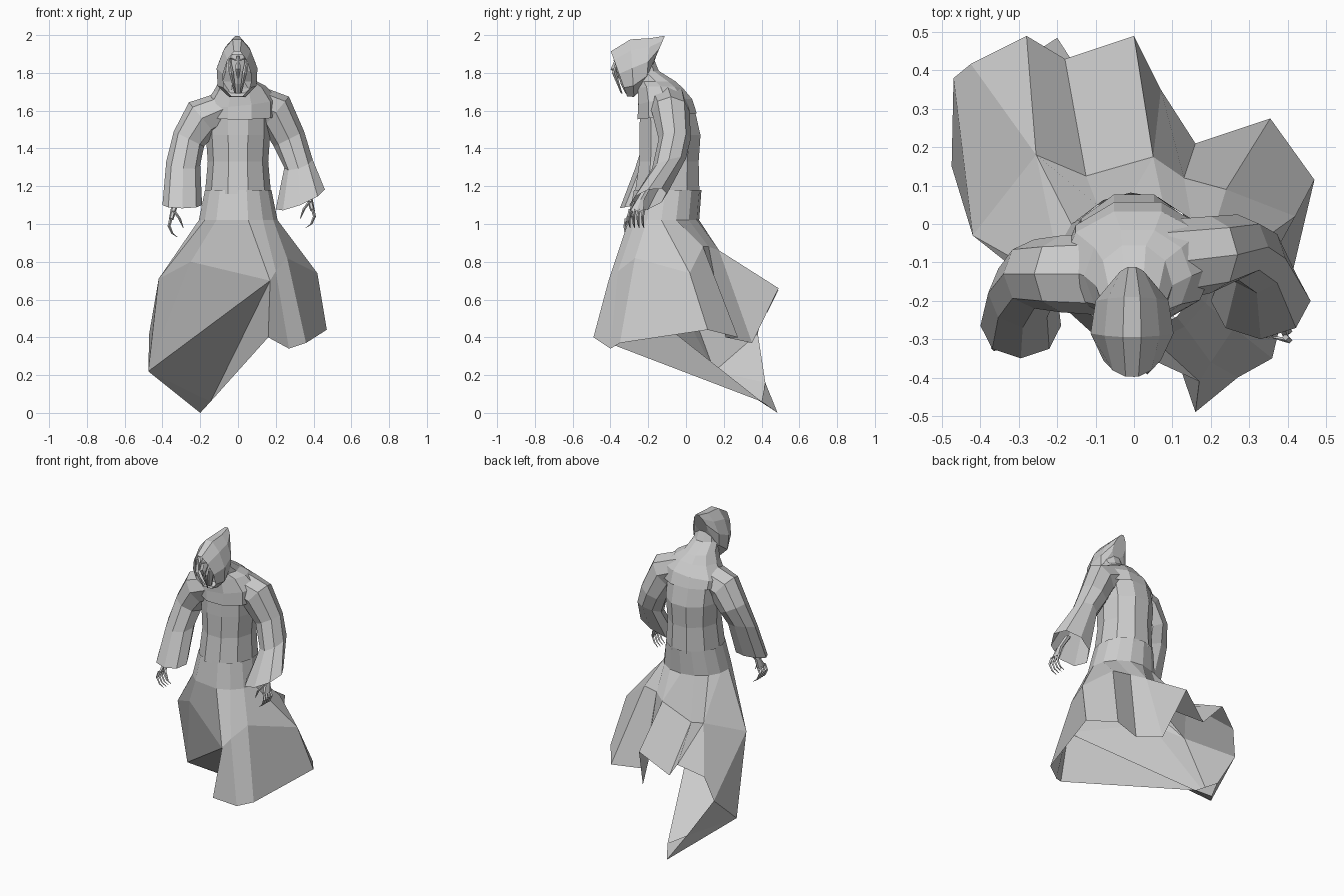
import bpy
import bmesh
from math import cos, sin, radians, pi
from mathutils import Vector

if "Cube" in bpy.data.objects:
    bpy.data.objects.remove(bpy.data.objects["Cube"], do_unlink=True)

cloth = bpy.data.materials.new("pale_grey")
cloth.use_nodes = True
grey = (.6, .6, .6, 1)
cloth.diffuse_color = grey
cloth.node_tree.nodes["Principled BSDF"].inputs["Base Color"].default_value = grey


class Part:
    """A mesh under construction; equal points share one vertex."""

    def __init__(self, name):
        self.name = name
        self.mesh = bmesh.new()
        self.found = {}

    def vert(self, point):
        key = tuple(round(value, 4) for value in point)
        if key not in self.found:
            self.found[key] = self.mesh.verts.new(key)
        return self.found[key]

    def face(self, *points):
        corners = list(dict.fromkeys(self.vert(point) for point in points))
        if len(corners) > 2 and not self.mesh.faces.get(corners):
            self.mesh.faces.new(corners)

    def loft(self, rings, cap_start=False, cap_end=False):
        for lower, upper in zip(rings, rings[1:]):
            count = len(lower)
            for i in range(count):
                j = (i + 1) % count
                self.face(lower[i], lower[j], upper[j], upper[i])
        if cap_start:
            self.face(*rings[0])
        if cap_end:
            self.face(*rings[-1])

    def finish(self):
        bmesh.ops.recalc_face_normals(self.mesh, faces=self.mesh.faces)
        data = bpy.data.meshes.new(self.name)
        self.mesh.to_mesh(data)
        self.mesh.free()
        data.materials.append(cloth)
        obj = bpy.data.objects.new(self.name, data)
        bpy.context.collection.objects.link(obj)
        return obj


def ring(center, across, along, sides, pinch=0):
    """Ellipse spanned by two half-axis vectors, narrowed towards the second one by pinch."""
    center, across, along = Vector(center), Vector(across), Vector(along)
    points = []
    for i in range(sides):
        angle = 2 * pi * i / sides
        points.append(center + across * cos(angle) * (1 - pinch * sin(angle)) + along * sin(angle))
    return points


def flat_ring(x, y, z, width, depth, slope_x=0, slope_y=0, sides=8):
    """Ring around an upright limb, optionally tilted."""
    return ring((x, y, z), (width, 0, width * slope_x), (0, depth, depth * slope_y), sides)


def spike(part, points, radii):
    """Thin tapering limb with four sides."""
    rings = [flat_ring(*point, radius, radius, sides=4) for point, radius in zip(points, radii)]
    part.loft(rings, True, True)


# Torso from waist to chest
torso = Part("robe_torso")
torso.loft([
    flat_ring(0, center, height, width, depth, sides=10)
    for center, height, width, depth in [
        (-.1, 1.16, .175, .18),
        (-.09, 1.33, .16, .165),
        (-.085, 1.47, .17, .17),
        (-.1, 1.62, .17, .15),
    ]
])
torso.finish()

# Draped shoulders closing up to the neck
shoulders = Part("shoulder_drape")
shoulders.loft([
    flat_ring(x, center, height, width, depth, tilt, lean, sides=10)
    for x, center, height, width, depth, tilt, lean in [
        (.01, -.1, 1.57, .2, .165, 0, .1),
        (.01, -.11, 1.64, .2, .15, .1, .1),
        (.01, -.135, 1.715, .14, .125, .1, 0),
        (0, -.16, 1.755, .1, .11, 0, 0),
        (0, -.215, 1.81, .08, .075, 0, 0),
        (0, -.225, 1.87, .07, .06, 0, 0),
    ]
], cap_end=True)
shoulders.finish()

# Windblown skirt: columns run from waist to knee to hem, starting at the front slit
skirt = Part("robe_skirt")
slit_knee, slit_hem = (.17, -.41, .7), (.16, -.49, .4)
back_fold, right_fold = (.05, .175, .86), (-.255, .18, .8)
right_knee, right_hem = (-.42, -.03, .71), (-.475, .15, .22)
trail_top = (-.47, .38, .42)
columns = [
    (slit_knee, slit_hem),
    ((.2, -.36, .75), (.27, -.4, .34)),
    ((.26, -.27, .82), (.36, -.35, .37)),
    ((.42, .02, .74), (.47, .115, .44)),
    ((.24, .09, .88), (.355, .275, .4)),
    ((.13, .12, .88), (.16, .21, .4)),
    (back_fold, (.07, .35, .37)),
    (back_fold, (0, .49, .66)),
    ((-.125, .125, .75), (-.18, .43, .53)),
    (right_fold, (-.28, .49, .65)),
    (right_fold, (-.425, .417, .58)),
    (right_knee, trail_top),
    (right_knee, right_hem),
    ((-.25, -.15, .8), right_hem),
]


def skirt_column(index):
    angle = radians(index * 24 - 75)
    waist = (.177 * cos(angle), -.1 + .182 * sin(angle), 1.18)
    hip = (.21 * cos(angle), -.12 + .19 * sin(angle), 1.02)
    return (waist, hip) + columns[index]


cloth_lines = [skirt_column(index) for index in range(len(columns))]
for one, two in zip(cloth_lines, cloth_lines[1:]):
    for k in range(len(one) - 1):
        skirt.face(one[k], two[k], two[k + 1], one[k + 1])

# Front panel sweeping across to the trailing side
first, last = cloth_lines[0], cloth_lines[-1]
skirt.face(last[0], first[0], first[1], last[1])
skirt.face(last[1], first[1], slit_knee, last[2])
skirt.face(last[2], slit_knee, right_hem)

# Trailing tail and the fold that joins it to the slit
tail_tip, tail_inner, tail_rim = (-.2, .485, 0), (-.145, .4, .06), (-.3, .42, .16)
skirt.face(slit_knee, slit_hem, tail_inner)
skirt.face(slit_knee, tail_inner, right_hem)
skirt.face(right_hem, tail_inner, tail_tip)
skirt.face(right_hem, tail_tip, tail_rim)
skirt.face(right_hem, tail_rim, trail_top)
skirt.face(tail_tip, tail_inner, tail_rim)
skirt.finish()

# Wide sleeves, the right one hanging further forward
sleeves = {
    "left_sleeve": [
        (.06, -.1, 1.65, .04, .11, 2.2, 0),
        (.2, -.08, 1.59, .07, .1, 1.2, 0),
        (.27, -.06, 1.45, .08, .085, .5, 0),
        (.32, -.09, 1.32, .075, .09, .3, .3),
        (.33, -.2, 1.13, .13, .1, .4, .3),
    ],
    "right_sleeve": [
        (-.05, -.13, 1.62, .04, .11, -2, 0),
        (-.19, -.13, 1.56, .07, .1, -1.2, 0),
        (-.26, -.13, 1.45, .08, .09, -.5, 0),
        (-.29, -.18, 1.32, .09, .09, -.1, .3),
        (-.295, -.265, 1.1, .105, .085, 0, .2),
    ],
}
for name, sleeve_rings in sleeves.items():
    sleeve = Part(name)
    sleeve.loft([flat_ring(*values) for values in sleeve_rings])
    sleeve.finish()

# Bony hands
for name, side, wrist in [("left_hand", 1, (.38, -.23, 1.2)), ("right_hand", -1, (.34, -.25, 1.15))]:
    hand = Part(name)

    def place(out, back, down):
        return (side * (wrist[0] + out), wrist[1] + back, wrist[2] - down)

    hand.loft([
        flat_ring(*place(-.03, .03, 0), .02, .02, sides=6),
        flat_ring(*place(0, -.01, .07), .016, .022, sides=6),
        flat_ring(*place(.015, -.03, .13), .012, .04, sides=6),
    ], True, True)
    for finger in range(4):
        spread = -.065 + finger * .024
        spike(hand, [place(.015, spread, .12), place(.025, spread - .008, .16),
                     place(.008, spread - .005, .2), place(-.02, spread, .22)],
              [.009, .008, .006, .002])
    spike(hand, [place(0, -.04, .08), place(-.03, -.06, .12), place(-.05, -.06, .17)],
          [.01, .008, .002])
    hand.finish()

# Pointed hood, open at the front and wider at the jaw
hood = Part("hood")
hood.loft([
    ring((-.005, y, z), (width, 0, 0), (0, lean, height), 10, .3)
    for y, z, width, lean, height in [
        (-.355, 1.795, .075, -.045, .125),
        (-.285, 1.825, .108, -.01, .16),
        (-.2, 1.86, .095, .01, .13),
        (-.14, 1.93, .045, .03, .07),
    ]
], cap_end=True)
hood.finish()

# Gaunt face with brow, nose and long cheek bones
face = Part("face")
face.loft([
    flat_ring(0, y, z, width, depth)
    for y, z, width, depth in [
        (-.3, 1.9, .03, .03),
        (-.32, 1.87, .05, .05),
        (-.32, 1.81, .05, .045),
        (-.31, 1.74, .03, .035),
        (-.3, 1.69, .015, .02),
    ]
], True, True)
spike(face, [(0, -.36, 1.89), (0, -.385, 1.82), (0, -.355, 1.77)], [.008, .014, .006])
for side in (-1, 1):
    spike(face, [(side * .045, -.36, 1.87), (side * .035, -.38, 1.8), (side * .015, -.34, 1.69)],
          [.006, .012, .004])
    spike(face, [(side * .045, -.345, 1.88), (side * .01, -.385, 1.865)], [.01, .007])
face.finish()
